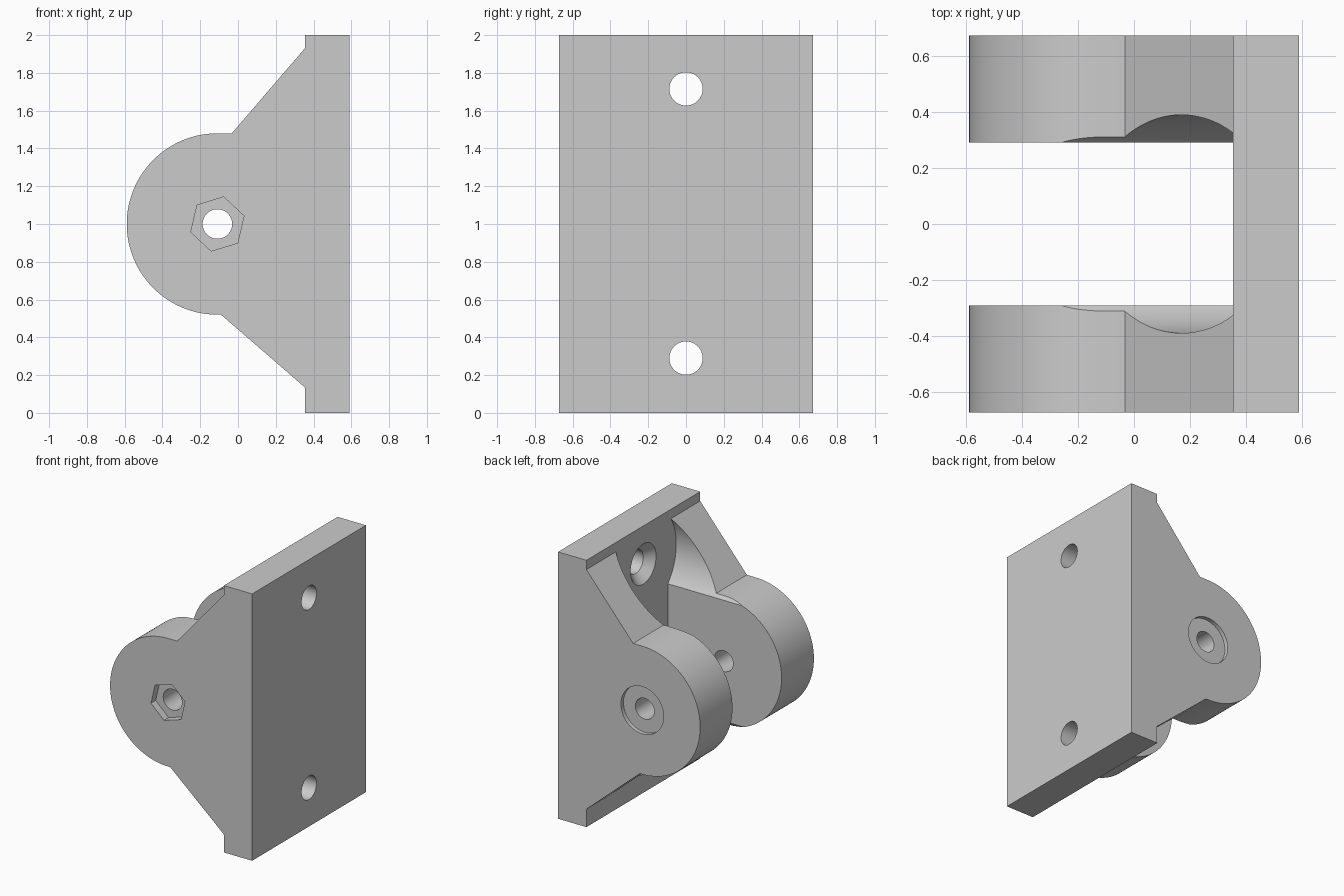
import bpy, bmesh, math
from mathutils import Matrix

cube = bpy.data.objects.get("Cube")
if cube:
    bpy.data.objects.remove(cube, do_unlink=True)

HALF_X, HALF_Y = 0.589, 0.6735
PLATE_X = 0.354            # inner face of the base plate
SLOT_Y = 0.291             # half the gap between the lugs
PIVOT_X, PIVOT_Z = -0.109, 1.0
LUG_R = 0.48
SCREWS = (0.29, 1.715)     # screw heights

grey = bpy.data.materials.new("plain grey")
grey.use_nodes = True
grey.diffuse_color = (0.6, 0.6, 0.6, 1)
grey.node_tree.nodes["Principled BSDF"].inputs["Base Color"].default_value = (0.6, 0.6, 0.6, 1)


def finish(name, bm):
    bmesh.ops.recalc_face_normals(bm, faces=bm.faces)
    mesh = bpy.data.meshes.new(name)
    bm.to_mesh(mesh)
    bm.free()
    mesh.materials.append(grey)
    obj = bpy.data.objects.new(name, mesh)
    bpy.context.collection.objects.link(obj)
    return obj


def prism(name, outline, y0, y1):
    """Extrude an x-z outline along y."""
    bm = bmesh.new()
    face = bm.faces.new([bm.verts.new((x, y0, z)) for x, z in outline])
    new = bmesh.ops.extrude_face_region(bm, geom=[face])["geom"]
    bmesh.ops.translate(bm, vec=(0, y1 - y0, 0),
                        verts=[v for v in new if isinstance(v, bmesh.types.BMVert)])
    return finish(name, bm)


def cone_x(name, z, x0, x1, r0, r1, sides=96):
    """Cone or cylinder along x at y = 0."""
    bm = bmesh.new()
    place = Matrix.Translation(((x0 + x1) / 2, 0, z)) @ Matrix.Rotation(math.pi / 2, 4, 'Y')
    bmesh.ops.create_cone(bm, cap_ends=True, segments=sides, radius1=r0, radius2=r1,
                          depth=x1 - x0, matrix=place)
    return finish(name, bm)


def ring(r, sides, start=0.0, sweep=360.0, closed=True):
    """Points on an arc round the pivot, angles in degrees."""
    count = sides if closed else sides + 1
    angles = [math.radians(start + sweep * i / sides) for i in range(count)]
    return [(PIVOT_X + r * math.cos(a), PIVOT_Z + r * math.sin(a)) for a in angles]


# Bracket side outline: plate, sloping webs and rounded lug
outline = [(-0.09, 0.52), (PLATE_X, 0.135), (PLATE_X, 0), (HALF_X, 0), (HALF_X, 2),
           (PLATE_X, 2), (PLATE_X, 1.93), (-0.033, 1.48)]
outline += ring(LUG_R, 64, 90, 180, closed=False)
bracket = prism("hinge_bracket", outline, -HALF_Y, HALF_Y)

# Gap between the two lugs
cutters = [prism("lug_gap", [(-1, -1), (PLATE_X, -1), (PLATE_X, 3), (-1, 3)], -SLOT_Y, SLOT_Y)]

# Screwdriver clearances, screw holes and countersinks
for z in SCREWS:
    cutters.append(cone_x("screw_clearance", z, -1, PLATE_X, 0.39, 0.39, 128))
    cutters.append(cone_x("screw_hole", z, 0.2, 0.8, 0.088, 0.088))
    cutters.append(cone_x("countersink", z, PLATE_X - 0.02, PLATE_X + 0.062, 0.171, 0.088))

# Pivot hole, nut pocket in front, bolt head recess behind
cutters.append(prism("pivot_hole", ring(0.078, 64), -1, 1))
cutters.append(prism("nut_pocket", ring(0.147, 6, 17), -1, -HALF_Y + 0.055))
cutters.append(prism("bolt_head_recess", ring(0.177, 64), HALF_Y - 0.03, 1))

bpy.ops.object.select_all(action='DESELECT')
bpy.context.view_layer.objects.active = bracket
bracket.select_set(True)
for cutter in cutters:
    cutter.hide_render = True
    mod = bracket.modifiers.new(cutter.name, 'BOOLEAN')
    mod.operation = 'DIFFERENCE'
    mod.solver = 'EXACT'
    mod.object = cutter
    bpy.ops.object.modifier_apply(modifier=mod.name)
    bpy.data.objects.remove(cutter, do_unlink=True)

bpy.ops.object.shade_smooth_by_angle(angle=math.radians(25))
